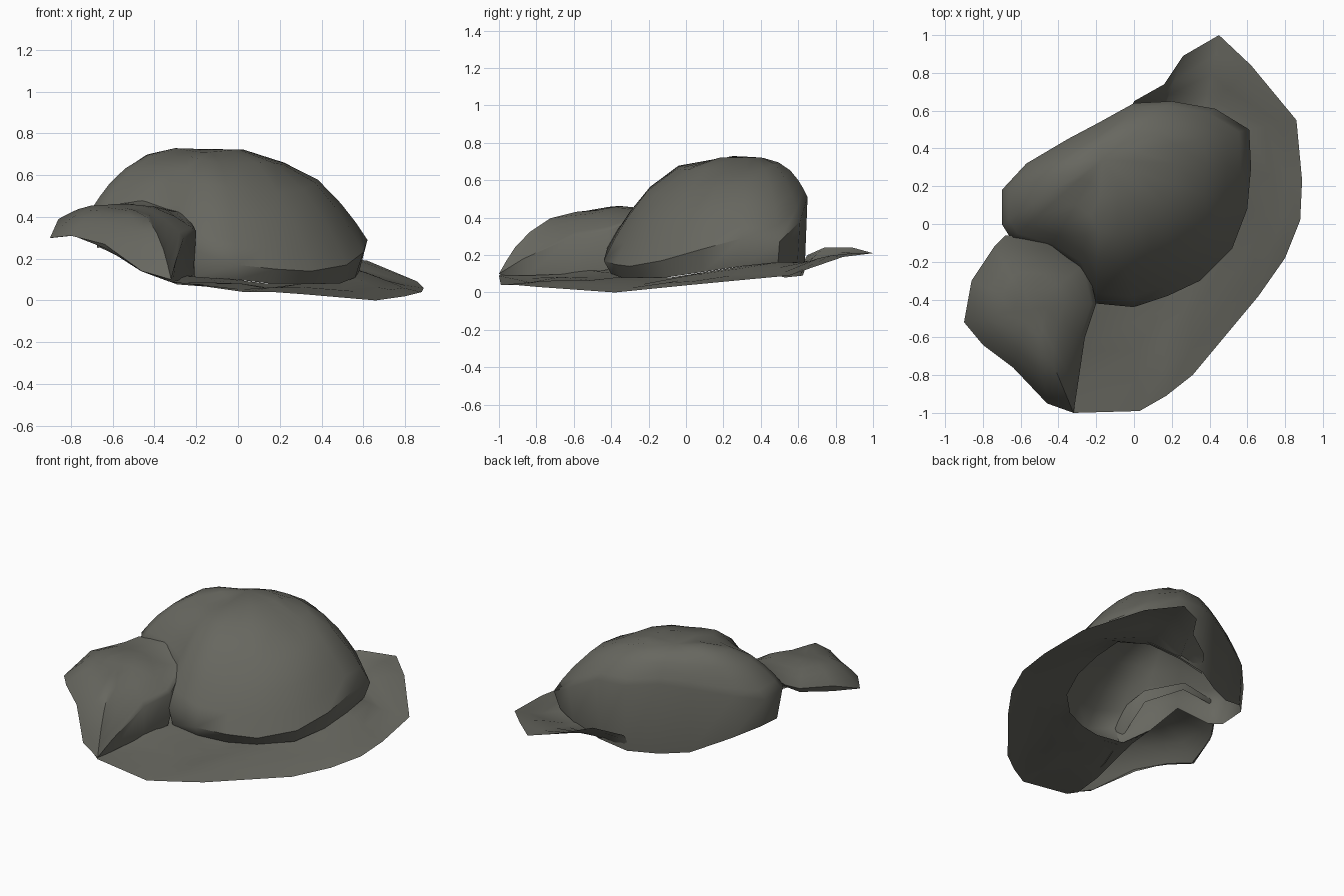
import bpy
import bmesh
from mathutils import Vector, noise

cube = bpy.data.objects.get("Cube")
if cube:
    bpy.data.objects.remove(cube, do_unlink=True)

# Single stone colour
stone = bpy.data.materials.new("grey_stone")
stone.use_nodes = True
stone_colour = (0.135, 0.135, 0.115, 1)
stone.diffuse_color = stone_colour
stone.node_tree.nodes["Principled BSDF"].inputs["Base Color"].default_value = stone_colour


def finish_part(name, bm):
    """Weld, orient and smooth a finished sheet, then place it in the scene."""
    bmesh.ops.remove_doubles(bm, verts=bm.verts[:], dist=0.0005)
    bmesh.ops.recalc_face_normals(bm, faces=bm.faces[:])
    bm.normal_update()
    upward = sum(face.normal.z * face.calc_area() for face in bm.faces)
    if upward < 0:
        bmesh.ops.reverse_faces(bm, faces=bm.faces[:])
    mesh = bpy.data.meshes.new(name)
    bm.to_mesh(mesh)
    bm.free()
    mesh.materials.append(stone)
    part = bpy.data.objects.new(name, mesh)
    bpy.context.collection.objects.link(part)
    bpy.ops.object.select_all(action="DESELECT")
    part.select_set(True)
    bpy.context.view_layer.objects.active = part
    bpy.ops.object.shade_smooth_by_angle(angle=0.9)


def bridge(bm, lower, upper, closed):
    """Join two rows of vertices with triangles."""
    count = len(lower)
    for i in range(count if closed else count - 1):
        j = (i + 1) % count
        for corners in ((lower[i], lower[j], upper[j]), (lower[i], upper[j], upper[i])):
            bm.faces.new(corners)


def roughness(point, amount):
    """Small uneven offset that gives the stone its dents."""
    return amount * noise.noise(Vector(point) * 4)


def shrink(x, y, peak, scale):
    """Move a plan point towards the peak."""
    return peak.x + (x - peak.x) * scale, peak.y + (y - peak.y) * scale


def boulder(name, outline, peak, tuck, dent):
    """Hollow shell: a wall from foot to shoulder, then a domed top."""
    bm = bmesh.new()
    rows = [[bm.verts.new((*shrink(x, y, peak, tuck), foot_z))
             for x, y, foot_z, shoulder_z in outline]]
    for scale in (1, 0.93, 0.84, 0.7, 0.5, 0.25):
        row = []
        rise = 1 - scale ** 3
        for x, y, foot_z, shoulder_z in outline:
            px, py = shrink(x, y, peak, scale)
            pz = shoulder_z + (peak.z - shoulder_z) * rise
            pz += roughness((px, py, pz), dent * rise)
            row.append(bm.verts.new((px, py, pz)))
        rows.append(row)
    for lower, upper in zip(rows, rows[1:]):
        bridge(bm, lower, upper, True)
    tip = bm.verts.new(peak)
    last = rows[-1]
    for i, vert in enumerate(last):
        bm.faces.new((vert, last[(i + 1) % len(last)], tip))
    finish_part(name, bm)


# Main boulder: x, y, foot height, shoulder height, counter-clockwise
dome_peak = Vector((-.17, .34, .725))
dome_outline = [
    (-.21, -.42, .11, .24), (0, -.44, .1, .17), (.18, -.38, .08, .15),
    (.35, -.3, .08, .14), (.52, -.13, .08, .17), (.6, .08, .11, .23),
    (.62, .3, .14, .29), (.61, .5, .16, .27), (.43, .61, .16, .38),
    (.2, .65, .12, .51), (0, .64, .09, .52), (-.18, .54, .08, .54),
    (-.35, .45, .1, .52), (-.57, .32, .2, .48), (-.7, .18, .26, .44),
    (-.7, 0, .25, .44), (-.65, -.08, .27, .43), (-.45, -.14, .33, .43),
    (-.29, -.24, .15, .4),
]
boulder("main_boulder", dome_outline, dome_peak, 0.95, 0.03)

# Lower shelf of rock beside the boulder
ledge_outline = [
    (-.32, -1, .09, .1), (-.3, -.87, .09, .18), (-.26, -.6, .1, .3),
    (-.2, -.42, .12, .33), (-.25, -.2, .35, .42), (-.45, -.07, .45, .49),
    (-.68, -.06, .42, .44), (-.74, -.12, .38, .41), (-.86, -.3, .35, .39),
    (-.9, -.52, .3, .3), (-.8, -.64, .31, .31), (-.64, -.76, .25, .27),
    (-.46, -.95, .14, .14),
]
boulder("rock_ledge", ledge_outline, Vector((-.55, -.45, .445)), 0.96, 0.03)

# Ground skirt: outer rim point and the boulder foot point it runs to
skirt_rim = [
    (-.38, -.97, .11, -1), (-.32, -1, .09, 0), (.03, -.99, .04, 1),
    (.17, -.91, .04, 2), (.31, -.8, .03, 3), (.66, -.38, 0, 4),
    (.8, -.18, .02, 5), (.88, .02, .04, 5), (.89, .23, .06, 6),
    (.86, .55, .09, 7), (.62, .84, .19, 8), (.45, 1, .21, 8),
    (.26, .89, .24, 9), (.16, .74, .24, 9), (0, .65, .2, 10),
]
bm = bmesh.new()
rows = []
for step in range(5):
    blend = step / 4
    row = []
    for x, y, z, foot_index in skirt_rim:
        foot_x, foot_y, foot_z, shoulder_z = dome_outline[foot_index]
        inner = Vector((*shrink(foot_x, foot_y, dome_peak, 0.9), foot_z))
        point = Vector((x, y, z)).lerp(inner, blend)
        point.z += roughness(point, 0.15 * blend * (1 - blend))
        row.append(bm.verts.new(point))
    rows.append(row)
for lower, upper in zip(rows, rows[1:]):
    bridge(bm, lower, upper, False)
finish_part("ground_skirt", bm)
